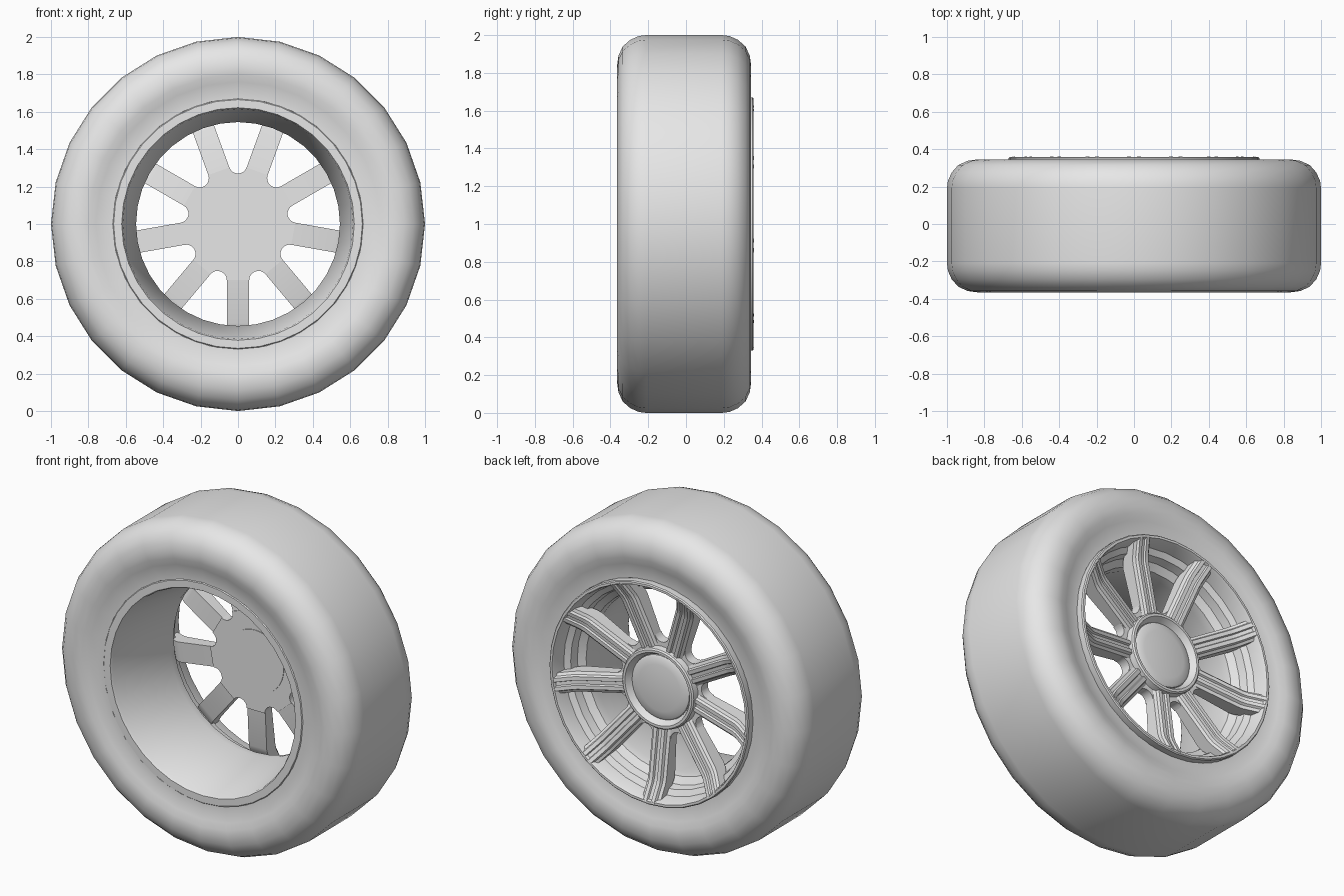
import bpy, bmesh
from math import cos, sin, pi, radians

cube = bpy.data.objects.get("Cube")
if cube:
    bpy.data.objects.remove(cube, do_unlink=True)

grey = bpy.data.materials.new("plain_grey")
grey.use_nodes = True
grey.diffuse_color = (0.8, 0.8, 0.8, 1)
grey.node_tree.nodes["Principled BSDF"].inputs["Base Color"].default_value = (0.8, 0.8, 0.8, 1)

SPOKES = 9
STEP = 2 * pi / SPOKES
HALF = 0.06      # half the spoke width
AXLE = 1.0       # height of the wheel centre


def finish(name, bm, angle=30):
    bmesh.ops.remove_doubles(bm, verts=bm.verts, dist=0.0001)
    bmesh.ops.recalc_face_normals(bm, faces=bm.faces)
    mesh = bpy.data.meshes.new(name)
    bm.to_mesh(mesh)
    bm.free()
    mesh.materials.append(grey)
    obj = bpy.data.objects.new(name, mesh)
    bpy.context.collection.objects.link(obj)
    bpy.ops.object.select_all(action='DESELECT')
    obj.select_set(True)
    bpy.context.view_layer.objects.active = obj
    bpy.ops.object.shade_smooth_by_angle(angle=radians(angle))
    return obj


def skin(bm, loops, wrap):
    """Bridge equal point loops; wrap joins the last loop to the first."""
    rows = [[bm.verts.new(p) for p in loop] for loop in loops]
    pairs = list(zip(rows, rows[1:])) + ([(rows[-1], rows[0])] if wrap else [])
    n = len(rows[0])
    for a, b in pairs:
        for i in range(n):
            j = (i + 1) % n
            bm.faces.new((a[i], a[j], b[j], b[i]))
    return rows


def lathe(name, profile, sides, closed=True, angle=30):
    """Spin (radius, y) points around the axle."""
    bm = bmesh.new()
    turns = [2 * pi * i / sides for i in range(sides)]
    loops = [[(r * cos(t), y, AXLE + r * sin(t)) for t in turns] for r, y in profile]
    skin(bm, loops, closed)
    bmesh.ops.dissolve_degenerate(bm, edges=bm.edges, dist=0.0001)
    return finish(name, bm, angle)


# Tyre: half a section mirrored about its middle
half = [(0.65, 0.30), (0.67, 0.323), (0.71, 0.325), (0.76, 0.338), (0.80, 0.351),
        (0.84, 0.355), (0.89, 0.348), (0.94, 0.325), (0.975, 0.285),
        (0.995, 0.24), (1.0, 0.20)]
section = [(r, y - 0.01) for r, y in half] + [(r, -y - 0.01) for r, y in reversed(half)]
lathe("tyre", section, 28, angle=40)

# Rim: tapered barrel with a lip on each side
lathe("rim", [(0.67, 0.30), (0.67, 0.352), (0.664, 0.358), (0.65, 0.358), (0.644, 0.345),
              (0.632, 0.27), (0.60, 0.25), (0.59, 0.20), (0.552, 0.17), (0.545, 0.12),
              (0.615, -0.325), (0.622, -0.338), (0.665, -0.338), (0.67, -0.332),
              (0.67, -0.29), (0.66, -0.25), (0.66, 0.26)], 36)

# Spokes: grooved section swept from hub to rim
side = [(HALF, -0.025), (0.044, -0.016), (0.037, 0), (0.015, 0), (0.010, -0.012)]
ridge = side + [(-u, h) for u, h in reversed(side)]
stations = [(0.20, 0.25, 0.17), (0.53, 0.298, 0.19), (0.56, 0.308, 0.20), (0.653, 0.36, 0.27)]
bm = bmesh.new()
for k in range(SPOKES):
    t = -pi / 2 + k * STEP
    loops = []
    for r, top, back in stations:
        pts = [(u, top + h) for u, h in ridge] + [(-HALF, back), (HALF, back)]
        loops.append([(r * cos(t) - u * sin(t), y, AXLE + r * sin(t) + u * cos(t)) for u, y in pts])
    rows = skin(bm, loops, False)
    bm.faces.new(rows[0])
    bm.faces.new(rows[-1])
finish("spokes", bm)

# Hub plate: rounded notches between the spokes
root = 0.27
centre = (root - HALF) / (1 - sin(STEP / 2))
fillet = centre - root
sweep = pi / 2 - STEP / 2
outline = []
for k in range(SPOKES):
    t = -pi / 2 + (k + 0.5) * STEP
    for i in range(9):
        a = t + pi + sweep * (1 - i / 4)
        outline.append((centre * cos(t) + fillet * cos(a), centre * sin(t) + fillet * sin(a)))
bm = bmesh.new()
rows = skin(bm, [[(x, y, AXLE + z) for x, z in outline] for y in (0.17, 0.232)], False)
for row in rows:
    bm.faces.new(row)
finish("hub_plate", bm)

# Hub ring, domed cap and inner boss
lathe("hub_ring", [(0.25, 0.20), (0.24, 0.268), (0.232, 0.276), (0.217, 0.276),
                   (0.195, 0.24), (0.195, 0.20)], 36)
lathe("hub_cap", [(0.194, 0.20), (0.192, 0.243), (0.18, 0.25), (0.14, 0.256),
                  (0.07, 0.262), (0, 0.264)], 36, closed=False)
lathe("hub_boss", [(0.19, 0.20), (0.19, 0.166), (0, 0.166)], 36, closed=False)
